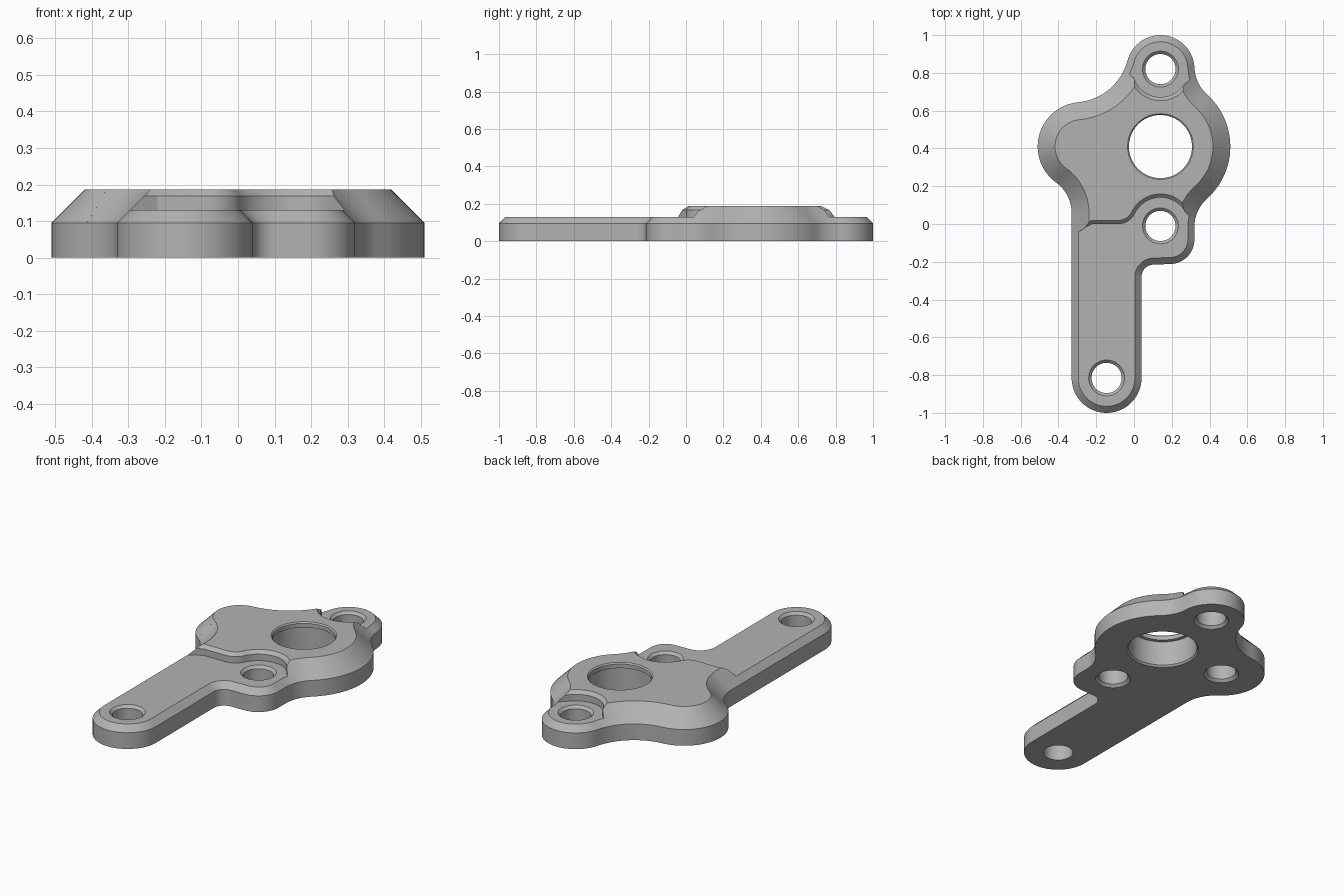
import bpy, bmesh, math
from mathutils import Vector

cube = bpy.data.objects.get("Cube")
if cube:
    bpy.data.objects.remove(cube, do_unlink=True)

steel = bpy.data.materials.new("plain_grey")
steel.use_nodes = True
grey = (0.45, 0.45, 0.45, 1)
steel.diffuse_color = grey
steel.node_tree.nodes["Principled BSDF"].inputs["Base Color"].default_value = grey


def arc(cx, cy, r, a0, a1, step=4):
    """Points along an arc, angles in degrees."""
    n = max(3, round(abs(a1 - a0) / step))
    angles = [math.radians(a0 + (a1 - a0) * i / n) for i in range(n + 1)]
    return [Vector((cx + r * math.cos(a), cy + r * math.sin(a))) for a in angles]


def grow(points, d):
    """Push a counter-clockwise polygon outward by d."""
    result = []
    for i, p in enumerate(points):
        a = (p - points[i - 1]).normalized()
        b = (points[(i + 1) % len(points)] - p).normalized()
        na, nb = Vector((a.y, -a.x)), Vector((b.y, -b.x))
        result.append(p + (na + nb) * d / max(0.4, 1 + na.dot(nb)))
    return result


def loft(name, rings):
    """Closed solid from stacked rings: (points, height)."""
    bm = bmesh.new()
    loops = [[bm.verts.new((p.x, p.y, z)) for p in pts] for pts, z in rings]
    n = len(loops[0])
    bm.faces.new(loops[0][::-1])
    bm.faces.new(loops[-1])
    for low, high in zip(loops, loops[1:]):
        for i in range(n):
            j = (i + 1) % n
            bm.faces.new((low[i], low[j], high[j], high[i]))
    bmesh.ops.recalc_face_normals(bm, faces=bm.faces)
    mesh = bpy.data.meshes.new(name)
    bm.to_mesh(mesh)
    bm.free()
    mesh.materials.append(steel)
    obj = bpy.data.objects.new(name, mesh)
    bpy.context.collection.objects.link(obj)
    return obj


def cut(body, cutter):
    """Subtract the cutter from the body and discard it."""
    cutter.hide_render = True
    mod = body.modifiers.new("cut", "BOOLEAN")
    mod.operation, mod.solver, mod.object = "DIFFERENCE", "EXACT", cutter
    bpy.context.view_layer.objects.active = body
    bpy.ops.object.modifier_apply(modifier=mod.name)
    bpy.data.objects.remove(cutter, do_unlink=True)


# Outline of tangent arcs; falling angles are concave fillets
OUTLINE = [
    (0.14, 0.41, 0.37, -48.2, 48.2),      # bearing bulge
    (0.52, 0.835, 0.2, 228.2, 182.3),
    (0.14, 0.82, 0.18, 2.3, 165.2),       # back bolt lobe
    (-0.324, 0.943, 0.3, -14.8, -84.7),
    (-0.275, 0.41, 0.235, 95.3, 234.1),   # side lobe
    (-0.53, 0.058, 0.2, 54.1, 0),
    (-0.145, -0.815, 0.185, 180, 360),    # arm end
    (0.105, -0.28, 0.065, 180, 90),
    (0.19, -0.082, 0.13, 270, 360),       # front bolt corner
    (0.52, -0.015, 0.2, 180, 131.8),
]


def outline(inset):
    pts = []
    for cx, cy, r, a0, a1 in OUTLINE:
        pts += arc(cx, cy, r - inset if a1 > a0 else r + inset, a0, a1)
    return pts


# Plate with a wide chamfer round its top edge
TOP, STEP, WALL = 0.187, 0.13, 0.095
plate = loft("bracket_plate", [(outline(0), 0), (outline(0), WALL),
                               (outline(TOP - WALL), TOP)])

# Lowered arm and bolt seats, with a chamfered step edge
front_seat = ([Vector(p) for p in ((0.5, -1.1), (0.5, -0.15), (0.36, -0.03))]
              + arc(0.14, -0.01, 0.15, 30, 153)
              + arc(-0.0845, 0.1, 0.1, -27, -90)
              + [Vector(p) for p in ((-0.22, 0), (-0.25, -0.015), (-0.29, -0.04),
                                     (-0.45, -0.09), (-0.5, -1.1))])
back_seat = (arc(0.14, 0.82, 0.148, 200, 320)
             + [Vector(p) for p in ((0.36, 0.83), (0.5, 1.1),
                                    (-0.3, 1.1), (-0.08, 0.85))])
for pts in (front_seat, back_seat):
    wide = grow(pts, 0.022)
    cut(plate, loft("seat_cutter", [(pts, STEP), (pts, 0.168),
                                    (wide, 0.19), (wide, 0.25)]))


def bore(x, y, profile):
    """Round hole from (radius, height) pairs."""
    cut(plate, loft("hole_cutter",
                    [(arc(x, y, r, 0, 360, 6)[:-1], z) for r, z in profile]))


# Bolt holes: chamfered at the top, and below except on the arm
plain_foot = [(0.08, -0.05)]
flared_foot = [(0.095, -0.05), (0.095, 0), (0.08, 0.015)]
bolt_top = [(0.08, 0.115), (0.096, 0.131), (0.096, 0.25)]
bore(0.14, 0.82, flared_foot + bolt_top)
bore(0.14, -0.01, flared_foot + bolt_top)
bore(-0.145, -0.815, plain_foot + bolt_top)

# Blind hole under the side lobe
bore(-0.275, 0.41, flared_foot + [(0.08, 0.13)])

# Bearing bore with a retaining lip at the top
bore(0.14, 0.41, [(0.195, -0.05), (0.195, 0), (0.186, 0.01), (0.186, 0.155),
                  (0.167, 0.156), (0.167, 0.18), (0.175, 0.188), (0.175, 0.25)])

# Smooth curved walls, keep machined edges crisp
bpy.ops.object.select_all(action="DESELECT")
plate.select_set(True)
bpy.context.view_layer.objects.active = plate
bpy.ops.object.shade_smooth_by_angle(angle=math.radians(25))
